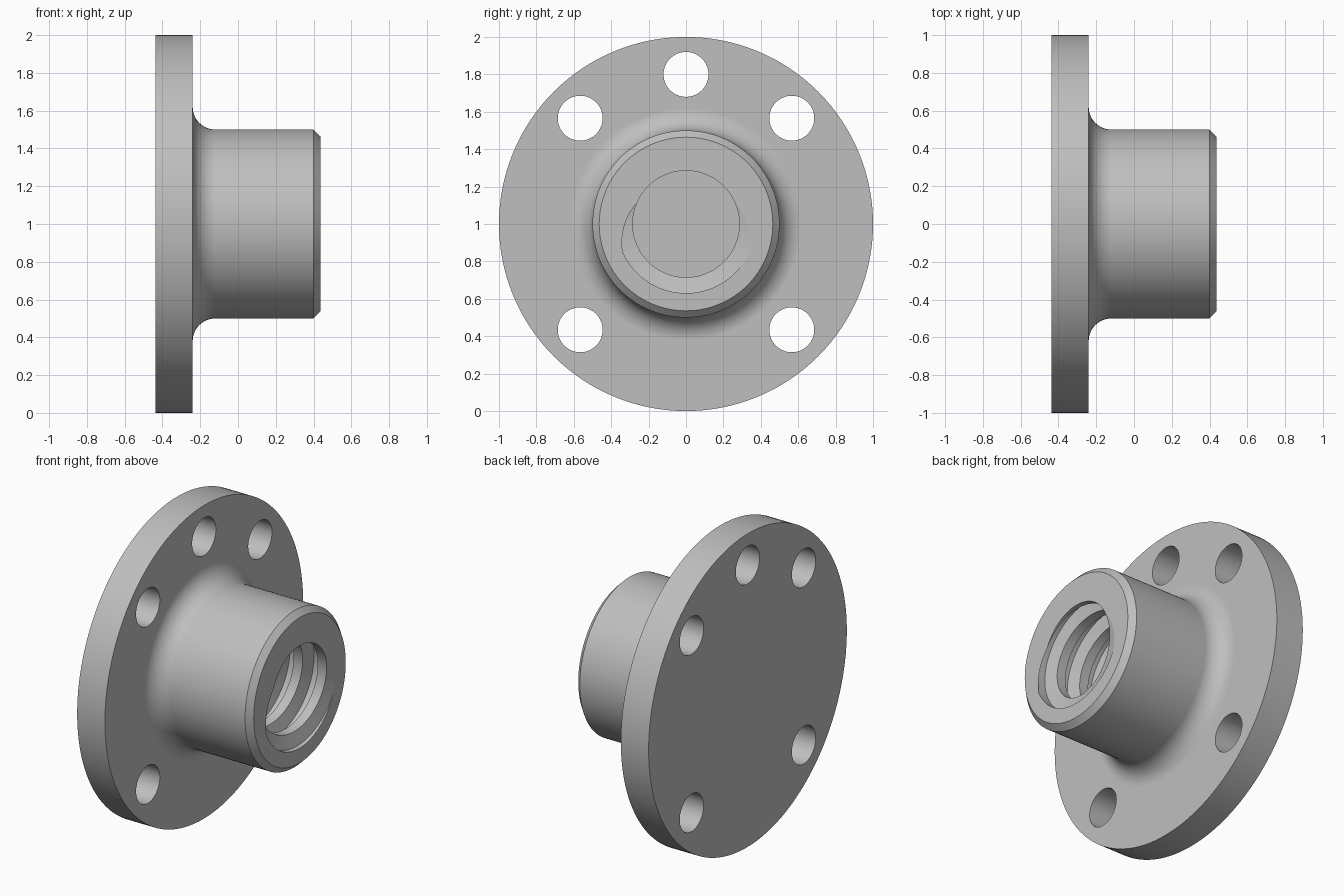
import bpy, bmesh
from math import sin, cos, pi, radians, tau
from mathutils import Matrix, Vector

cube = bpy.data.objects.get("Cube")
if cube:
    bpy.data.objects.remove(cube, do_unlink=True)

SEGMENTS = 128
BACK, SHOULDER, END = -0.436, -0.24, 0.436
HUB_R, BORE_R, ROOT_R = 0.5, 0.285, 0.37
FILLET, CHAMFER = 0.12, 0.036
PITCH = 0.17
CENTRE = Vector((0, 0, 1))

steel = bpy.data.materials.new("plain grey metal")
steel.use_nodes = True
grey = (0.52, 0.52, 0.52, 1)
steel.diffuse_color = grey
steel.node_tree.nodes["Principled BSDF"].inputs["Base Color"].default_value = grey


def make_object(name, bm):
    """Turn a bmesh around the x axis into an object at flange height."""
    bmesh.ops.recalc_face_normals(bm, faces=bm.faces)
    mesh = bpy.data.meshes.new(name)
    bm.to_mesh(mesh)
    bm.free()
    mesh.materials.append(steel)
    obj = bpy.data.objects.new(name, mesh)
    obj.location = CENTRE
    bpy.context.collection.objects.link(obj)
    return obj


def lathe(name, profile):
    """Revolve (x, radius) points about the x axis."""
    bm = bmesh.new()
    verts = [bm.verts.new((x, 0, r)) for x, r in profile]
    edges = [bm.edges.new(pair) for pair in zip(verts, verts[1:])]
    bmesh.ops.spin(bm, geom=verts + edges, cent=(0, 0, 0), axis=(1, 0, 0),
                   angle=tau, steps=SEGMENTS, use_merge=True)
    bmesh.ops.remove_doubles(bm, verts=bm.verts, dist=1e-5)
    return make_object(name, bm)


def thread_cutter():
    """Right-handed trapezoid section swept along the bore."""
    section = [(-0.0575, 0.27), (-0.0315, ROOT_R), (0.0315, ROOT_R), (0.0575, 0.27)]
    start_x, stop_x = SHOULDER + 0.065, END + 0.08
    # the groove breaks through the end face at this angle
    mouth_x, mouth_angle = END - 0.0535, radians(157)
    steps = int((stop_x - start_x) / PITCH * SEGMENTS)
    bm = bmesh.new()
    rings = []
    for i in range(steps + 1):
        x = start_x + (stop_x - start_x) * i / steps
        a = mouth_angle + (x - mouth_x) / PITCH * tau
        rings.append([bm.verts.new((x + dx, r * cos(a), r * sin(a)))
                      for dx, r in section])
    for ring, following in zip(rings, rings[1:]):
        for j in range(4):
            k = (j + 1) % 4
            bm.faces.new((ring[j], ring[k], following[k], following[j]))
    bm.faces.new(rings[0])
    bm.faces.new(rings[-1])
    bmesh.ops.triangulate(bm, faces=bm.faces)
    return make_object("thread_cutter", bm)


def bolt_hole_cutter():
    """Five bolt holes on one circle, leaving the bottom position free."""
    bm = bmesh.new()
    for degrees in (-45, 45, 90, 135, 225):
        a = radians(degrees)
        place = (Matrix.Translation((BACK + 0.1, 0.8 * cos(a), 0.8 * sin(a)))
                 @ Matrix.Rotation(pi / 2, 4, 'Y'))
        bmesh.ops.create_cone(bm, cap_ends=True, segments=64, radius1=0.12,
                              radius2=0.12, depth=0.4, matrix=place)
    return make_object("bolt_hole_cutter", bm)


# Flange, filleted hub, chamfered end and blind bore in one profile
fillet = [(SHOULDER + FILLET * (1 - cos(t)), HUB_R + FILLET * (1 - sin(t)))
          for t in (pi / 2 * i / 12 for i in range(13))]
profile = [(BACK, 0), (BACK, 1), (SHOULDER, 1), *fillet,
           (END - CHAMFER, HUB_R), (END, HUB_R - CHAMFER),
           (END, BORE_R), (SHOULDER, BORE_R), (SHOULDER, 0)]
nut = lathe("flanged_nut", profile)

# Cut the bolt holes and the internal thread
bpy.context.view_layer.objects.active = nut
nut.select_set(True)
for cutter in (bolt_hole_cutter(), thread_cutter()):
    cut = nut.modifiers.new(cutter.name, 'BOOLEAN')
    cut.operation = 'DIFFERENCE'
    cut.solver = 'EXACT'
    cut.object = cutter
    bpy.ops.object.modifier_apply(modifier=cut.name)
    bpy.data.objects.remove(cutter, do_unlink=True)

# Smooth curved walls, keep crisp machined edges
bpy.ops.object.shade_smooth_by_angle(angle=radians(10))
weighted = nut.modifiers.new("even_shading", 'WEIGHTED_NORMAL')
weighted.keep_sharp = True
